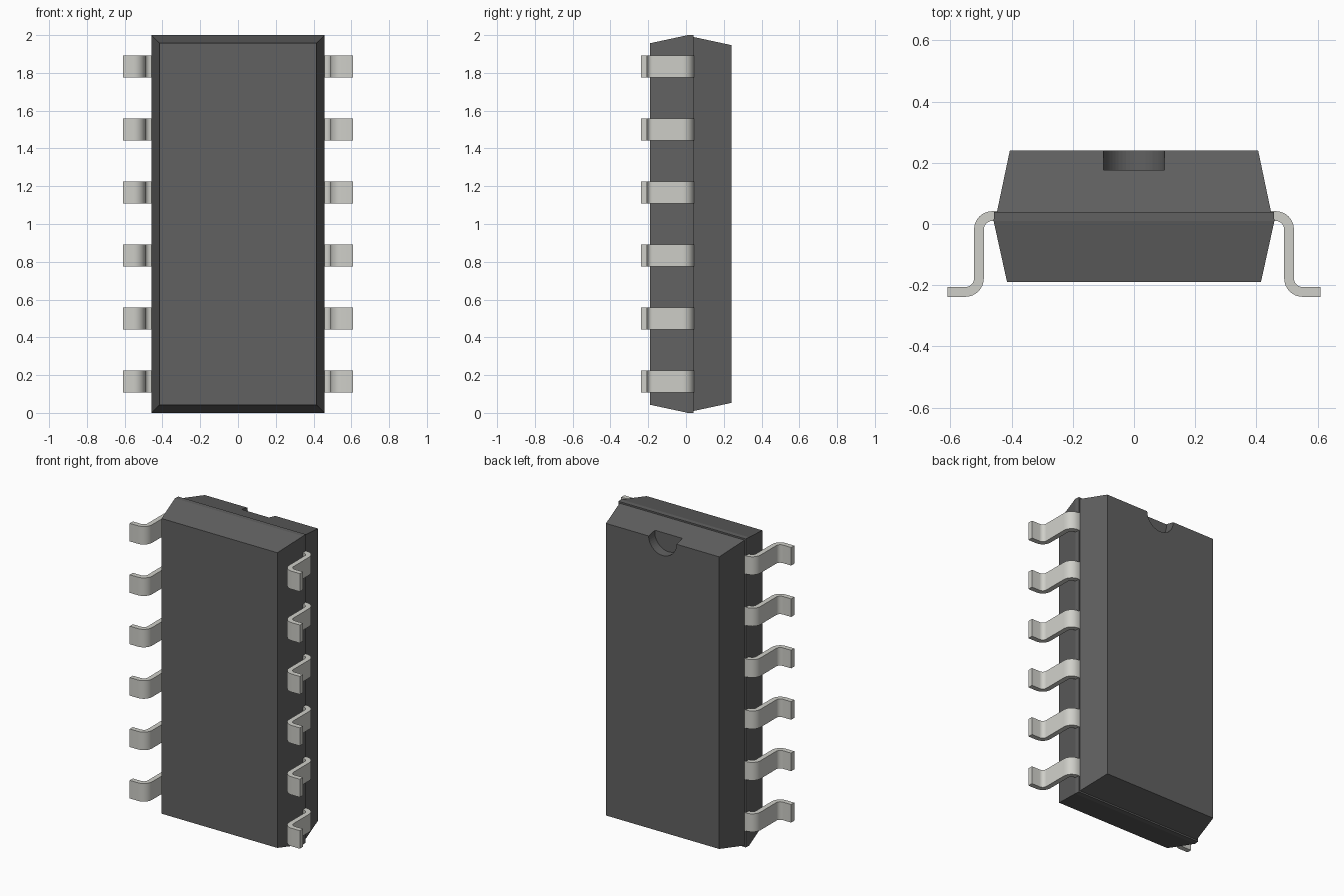
import bpy, bmesh, math

if "Cube" in bpy.data.objects:
    bpy.data.objects.remove(bpy.data.objects["Cube"])


def material(name, rgb):
    m = bpy.data.materials.new(name)
    m.diffuse_color = (*rgb, 1)
    m.use_nodes = True
    m.node_tree.nodes["Principled BSDF"].inputs["Base Color"].default_value = m.diffuse_color
    return m


def finish(name, bm, mat):
    bmesh.ops.recalc_face_normals(bm, faces=bm.faces[:])
    me = bpy.data.meshes.new(name)
    bm.to_mesh(me)
    bm.free()
    ob = bpy.data.objects.new(name, me)
    bpy.context.collection.objects.link(ob)
    if mat:
        me.materials.append(mat)
    return ob


dark = material("dark_plastic", (0.12, 0.12, 0.12))
metal = material("lead_metal", (0.62, 0.62, 0.58))

# Package body: stacked rectangles (y, half width, z bottom, z top)
sections = [(-0.19, 0.415, 0.043, 1.957), (0.01, 0.459, 0, 2), (0.04, 0.457, 0, 2),
            (0.04, 0.448, 0.01, 1.99), (0.24, 0.406, 0.053, 1.947)]
bm = bmesh.new()
rings = [[bm.verts.new(p) for p in ((-w, y, a), (w, y, a), (w, y, b), (-w, y, b))]
         for y, w, a, b in sections]
for r, s in zip(rings, rings[1:]):
    for i in range(4):
        j = (i + 1) % 4
        bm.faces.new((r[i], r[j], s[j], s[i]))
bm.faces.new(rings[0])
bm.faces.new(rings[-1])
body = finish("package_body", bm, dark)

# Orientation notch cut into the top of the back face
bpy.ops.mesh.primitive_cylinder_add(vertices=48, radius=0.1, depth=0.2,
                                    location=(0, 0.277, 1.947), rotation=(math.pi / 2, 0, 0))
cutter = bpy.context.object
cutter.name = "notch_cutter"
cutter.hide_render = True
cutter.hide_set(True)
cutter.data.materials.append(dark)
cut = body.modifiers.new("notch", 'BOOLEAN')
cut.operation = 'DIFFERENCE'
cut.solver = 'EXACT'
cut.object = cutter


# Gull-wing lead profile in x, y
def arc(cx, cy, r, a0, a1, n=8):
    return [(cx + r * math.cos(math.radians(a0 + (a1 - a0) * i / n)),
             cy + r * math.sin(math.radians(a0 + (a1 - a0) * i / n))) for i in range(n + 1)]


R, T = 0.06, 0.032
ax, ay = 0.523 - R, 0.042 - R
bx, by = 0.523 - T + R, -0.238 + R
top_side = [(0.43, 0.042)] + arc(ax, ay, R, 90, 0) + arc(bx, by, R - T, 180, 270) + [(0.61, by - R + T)]
under_side = [(0.43, 0.042 - T)] + arc(ax, ay, R - T, 90, 0) + arc(bx, by, R, 180, 270) + [(0.61, by - R)]


def lead(name, side, z, width=0.117):
    bm = bmesh.new()
    rows = [[bm.verts.new((side * x, y, z + s * width / 2)) for (x, y), s in
             ((p, -1), (p, 1), (q, 1), (q, -1))] for p, q in zip(top_side, under_side)]
    for r, s in zip(rows, rows[1:]):
        for i in range(4):
            j = (i + 1) % 4
            bm.faces.new((r[i], r[j], s[j], s[i]))
    bm.faces.new(rows[0])
    bm.faces.new(rows[-1])
    return finish(name, bm, metal)


# Six leads on each side
for side, label in ((-1, "left"), (1, "right")):
    for i in range(6):
        ob = lead(f"{label}_lead_{i + 1}", side, 1 + (i - 2.5) / 3)
        bpy.ops.object.select_all(action='DESELECT')
        ob.select_set(True)
        bpy.context.view_layer.objects.active = ob
        bpy.ops.object.shade_smooth_by_angle(angle=math.radians(30))
